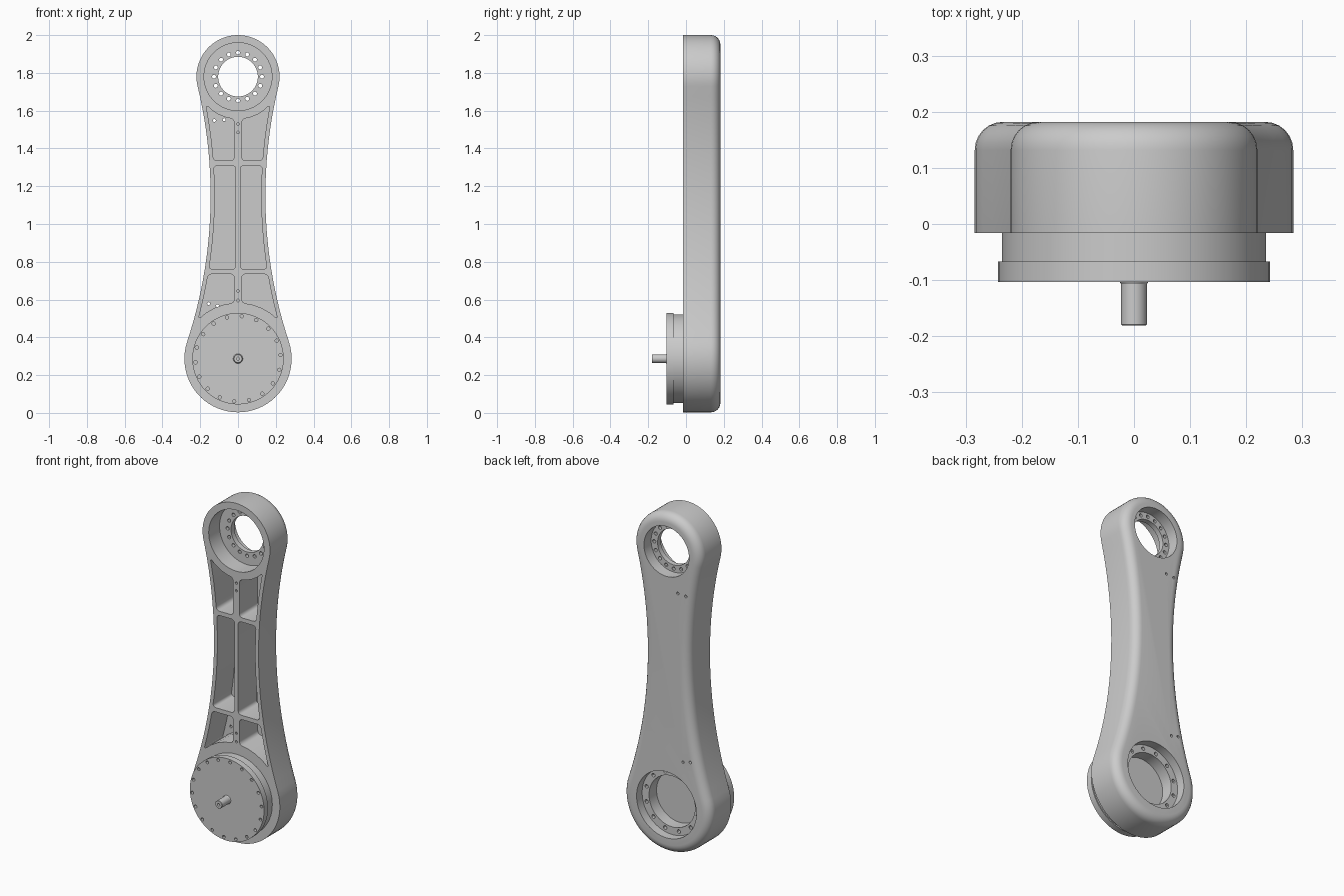
import bpy, bmesh
from math import sin, cos, pi, atan2, sqrt

if "Cube" in bpy.data.objects:
    bpy.data.objects.remove(bpy.data.objects["Cube"])

TOP, LOW = 1.78, 0.287            # heights of the two joint axes
R_TOP, R_LOW = 0.22, 0.284        # end radii of the arm
KX, KZ, R_SIDE = 2.61, 1.15, 2.465  # centre and radius of the concave side


def arc(cx, cz, r, a0, a1, n):
    return [(cx + r * cos(a0 + (a1 - a0) * i / n), cz + r * sin(a0 + (a1 - a0) * i / n))
            for i in range(n + 1)]


def circle(cx, cz, r, n=64):
    return arc(cx, cz, r, 0, 2 * pi, n)[:-1]


def loft(bm, rings):
    """Capped solid through (y, [(x, z), ...]) rings."""
    loops = [[bm.verts.new((x, y, z)) for x, z in pts] for y, pts in rings]
    for a, b in zip(loops, loops[1:]):
        for i in range(len(a)):
            j = (i + 1) % len(a)
            bm.faces.new((a[i], a[j], b[j], b[i]))
    bm.faces.new(loops[0])
    bm.faces.new(loops[-1])


def finish(bm, name):
    bmesh.ops.recalc_face_normals(bm, faces=bm.faces)
    me = bpy.data.meshes.new(name)
    bm.to_mesh(me)
    bm.free()
    ob = bpy.data.objects.new(name, me)
    bpy.context.collection.objects.link(ob)
    return ob


def solid(name, *lofts):
    bm = bmesh.new()
    for rings in lofts:
        loft(bm, rings)
    return finish(bm, name)


def rod(x, z, r, y0, y1, n=64):
    pts = circle(x, z, r, n)
    return [(y0, pts), (y1, pts)]


def bolt_ring(cz, radius, count, r, y0, y1, start=0.0):
    return [rod(radius * cos(start + 2 * pi * i / count),
                cz + radius * sin(start + 2 * pi * i / count), r, y0, y1, 12)
            for i in range(count)]


def select(ob):
    bpy.ops.object.select_all(action='DESELECT')
    ob.select_set(True)
    bpy.context.view_layer.objects.active = ob


def cut(ob, cutter):
    cutter.hide_render = True
    select(ob)
    m = ob.modifiers.new("cut", 'BOOLEAN')
    m.operation, m.solver, m.object = 'DIFFERENCE', 'EXACT', cutter
    bpy.ops.object.modifier_apply(modifier=m.name)
    bpy.data.objects.remove(cutter)


def smooth(ob):
    select(ob)
    bpy.ops.object.shade_smooth_by_angle(angle=pi / 6)


def outline(d):
    """Arm silhouette moved inwards by d."""
    a_low = atan2(KZ - LOW, KX)
    a_top = atan2(KZ - TOP, KX)
    right = arc(0, LOW, R_LOW - d, -pi / 2, a_low, 20)
    right += arc(KX, KZ, R_SIDE + d, pi + a_low, pi + a_top, 24)[1:-1]
    right += arc(0, TOP, R_TOP - d, a_top, pi / 2, 20)
    return right + [(-x, z) for x, z in right[-2:0:-1]]


def side_x(z, wall=0.022):
    return KX - sqrt((R_SIDE + wall) ** 2 - (z - KZ) ** 2)


def side_pts(z0, z1, n):
    return [(side_x(z0 + (z1 - z0) * i / n), z0 + (z1 - z0) * i / n) for i in range(n + 1)]


def end_pocket(x0, z_bar, cz, r):
    """Pocket from a cross bar to an arc around a joint axis."""
    near, far = z_bar, cz
    for _ in range(40):
        mid = (near + far) / 2
        if side_x(mid) ** 2 + (mid - cz) ** 2 > r * r:
            near = mid
        else:
            far = mid
    z_in = cz + (1 if z_bar > cz else -1) * sqrt(r * r - x0 * x0)
    a0 = atan2(near - cz, side_x(near))
    a1 = atan2(z_in - cz, x0)
    return [(x0, z_bar)] + side_pts(z_bar, near, 5) + arc(0, cz, r, a0, a1, 4)[1:]


# Arm body with a rounded back edge
B = 0.05
arm = solid("arm_body", [(-0.016, outline(0)), (0.132, outline(0))] +
            [(0.132 + B * sin(i * pi / 12), outline(B * (1 - cos(i * pi / 12))))
             for i in range(1, 7)])

# Six weight-saving pockets, mirrored left and right
shapes = [end_pocket(0.02, 1.335, TOP, 0.225),
          [(0.012, 0.76)] + side_pts(0.76, 1.31, 8) + [(0.012, 1.31)],
          end_pocket(0.02, 0.735, LOW, 0.296)]
bm = bmesh.new()
for s in shapes:
    for sx in (1, -1):
        pts = [(sx * x, z) for x, z in s]
        loft(bm, [(-0.1, pts), (0.155, pts)])
bmesh.ops.recalc_face_normals(bm, faces=bm.faces)
corners = [e for e in bm.edges if abs(e.verts[0].co.y - e.verts[1].co.y) > 0.1
           and e.calc_face_angle(0) > 0.6]
bmesh.ops.bevel(bm, geom=corners, offset=0.02, segments=4, profile=0.5,
                affect='EDGES', clamp_overlap=True)
cut(arm, finish(bm, "pocket_cutter"))

# Upper joint: front bore, through hole, back counterbore
cut(arm, solid("bore_cutter", rod(0, TOP, 0.18, -0.1, 0.085)))
cut(arm, solid("hole_cutter", rod(0, TOP, 0.105, -0.1, 0.3)))
cut(arm, solid("counterbore_cutter", rod(0, TOP, 0.147, 0.115, 0.3)))

# Lower joint: stepped recess in the back
cut(arm, solid("seat_cutter", rod(0, LOW, 0.195, 0.13, 0.3)))
cut(arm, solid("recess_cutter", rod(0, LOW, 0.15, 0.06, 0.3)))

# Bolt holes, rib holes and small holes through the back wall
holes = bolt_ring(TOP, 0.127, 16, 0.0105, 0.0, 0.3)
holes += bolt_ring(LOW, 0.172, 12, 0.011, 0.095, 0.3, pi / 12)
holes += [rod(0, z, 0.007, -0.1, 0.02, 12) for z in (1.53, 1.485, 0.645, 0.595)]
holes += [rod(x, z, 0.008, 0.1, 0.3, 12) for x, z in
          ((-0.125, 1.548), (-0.073, 1.552), (-0.155, 0.578), (-0.108, 0.567))]
cut(arm, solid("hole_set_cutter", *holes))
smooth(arm)

# Motor housing with a wider front flange
motor = solid("motor_housing", [(y, circle(0, LOW, r)) for y, r in
              ((-0.103, 0.242), (-0.067, 0.242), (-0.067, 0.235), (-0.014, 0.235))])
cut(motor, solid("motor_bolt_cutter",
                 *bolt_ring(LOW, 0.226, 18, 0.009, -0.2, -0.085, pi / 2 - 0.09)))
smooth(motor)

# Output shaft with a small fillet at its root and a centre hole
shaft = solid("shaft", [(y, circle(0, LOW, r, 32)) for y, r in
              ((-0.181, 0.021), (-0.179, 0.023), (-0.107, 0.023), (-0.104, 0.025), (-0.1, 0.027))])
cut(shaft, solid("shaft_hole_cutter", rod(0, LOW, 0.008, -0.3, -0.14, 16)))
smooth(shaft)
